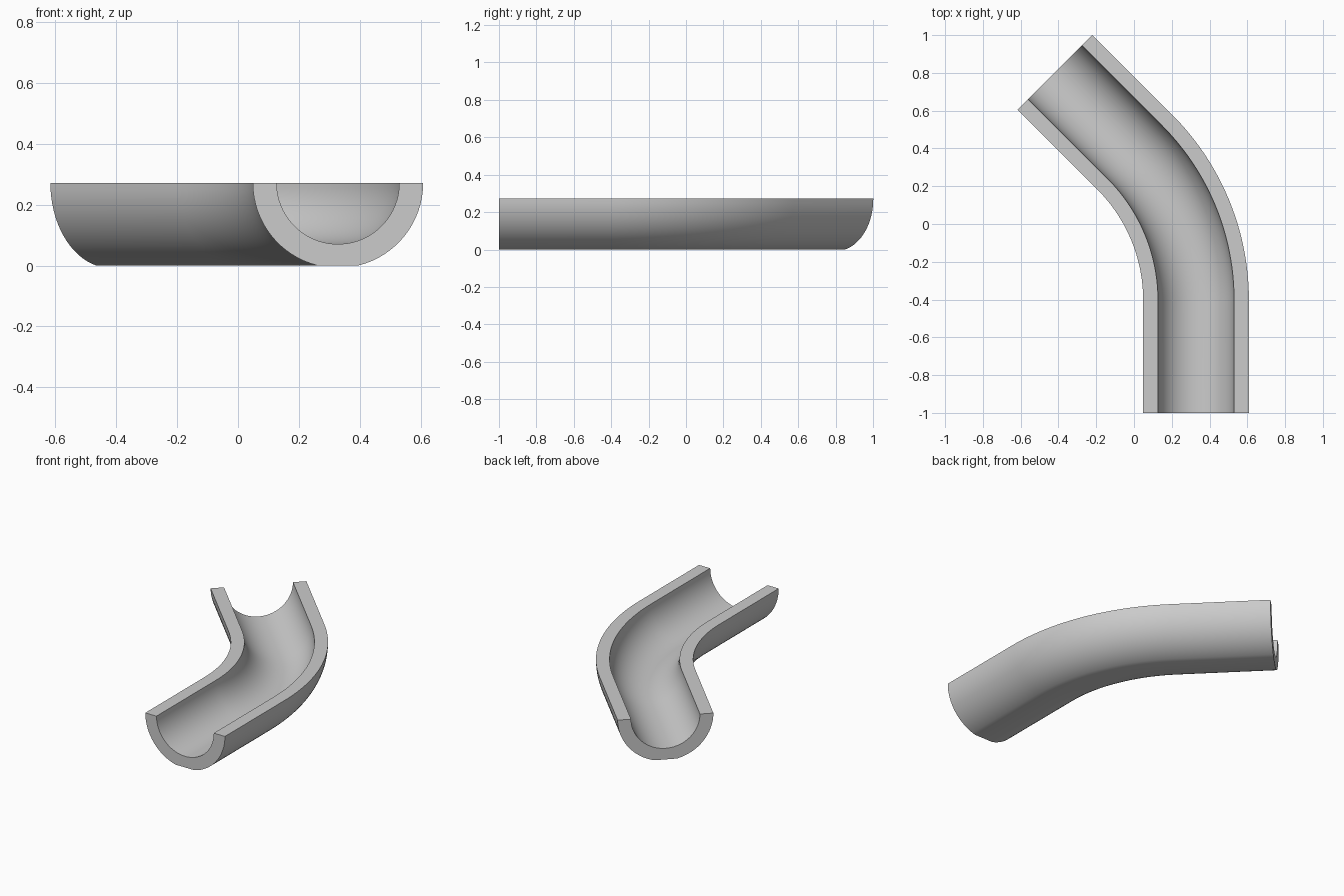
import bpy
import bmesh
from math import sin, cos, pi, asin, sqrt, radians
from mathutils import Vector

cube = bpy.data.objects.get("Cube")
if cube:
    bpy.data.objects.remove(cube, do_unlink=True)

HEIGHT = 0.272      # rim height above the flat underside
OUTER = 0.28
INNER = 0.2015
START = Vector((0.3285, -1.0))
STRAIGHT = 0.597    # length of each straight run
BEND_RADIUS = 1.109
BEND = radians(45)
SIDE_STEPS = 16
BEND_STEPS = 24

grey = bpy.data.materials.new("light grey")
grey.use_nodes = True
colour = (0.6, 0.6, 0.6, 1)
grey.diffuse_color = colour
grey.node_tree.nodes["Principled BSDF"].inputs["Base Color"].default_value = colour


def section():
    """Half-pipe outline as (offset, z): outer wall with flat base, then inner wall back."""
    flat = asin(sqrt(OUTER**2 - HEIGHT**2) / OUTER)
    half = [(pi / 2 - flat) * i / SIDE_STEPS for i in range(SIDE_STEPS + 1)]
    outer_angles = half + [pi - a for a in reversed(half)]
    count = len(outer_angles)
    outer = [(OUTER * cos(a), HEIGHT - OUTER * sin(a)) for a in outer_angles]
    inner_angles = [pi * i / (count - 1) for i in range(count)]
    inner = [(INNER * cos(a), HEIGHT - INNER * sin(a)) for a in inner_angles]
    return outer + inner[::-1]


def path():
    """Centre line as (point, heading): straight, bend to the left, straight."""
    stations = [(START, 0.0)]
    centre = START + Vector((-BEND_RADIUS, STRAIGHT))
    for i in range(BEND_STEPS + 1):
        a = BEND * i / BEND_STEPS
        stations.append((centre + BEND_RADIUS * Vector((cos(a), sin(a))), a))
    last = stations[-1][0]
    stations.append((last + STRAIGHT * Vector((-sin(BEND), cos(BEND))), BEND))
    return stations


# Sweep the section along the centre line
bm = bmesh.new()
outline = section()
rings = []
for point, a in path():
    side = Vector((cos(a), sin(a)))
    rings.append([bm.verts.new((*(point + side * u), z)) for u, z in outline])

n = len(outline)
for near, far in zip(rings, rings[1:]):
    for i in range(n):
        j = (i + 1) % n
        bm.faces.new((near[i], near[j], far[j], far[i]))

# Close both ends with quads between the outer and inner walls
for ring in (rings[0], rings[-1]):
    for i in range(n // 2 - 1):
        bm.faces.new((ring[i], ring[i + 1], ring[n - 2 - i], ring[n - 1 - i]))

bmesh.ops.recalc_face_normals(bm, faces=bm.faces)
mesh = bpy.data.meshes.new("curved_channel")
bm.to_mesh(mesh)
bm.free()
mesh.materials.append(grey)

channel = bpy.data.objects.new("curved_channel", mesh)
bpy.context.collection.objects.link(channel)
bpy.ops.object.select_all(action="DESELECT")
channel.select_set(True)
bpy.context.view_layer.objects.active = channel
bpy.ops.object.shade_smooth_by_angle(angle=radians(30))
